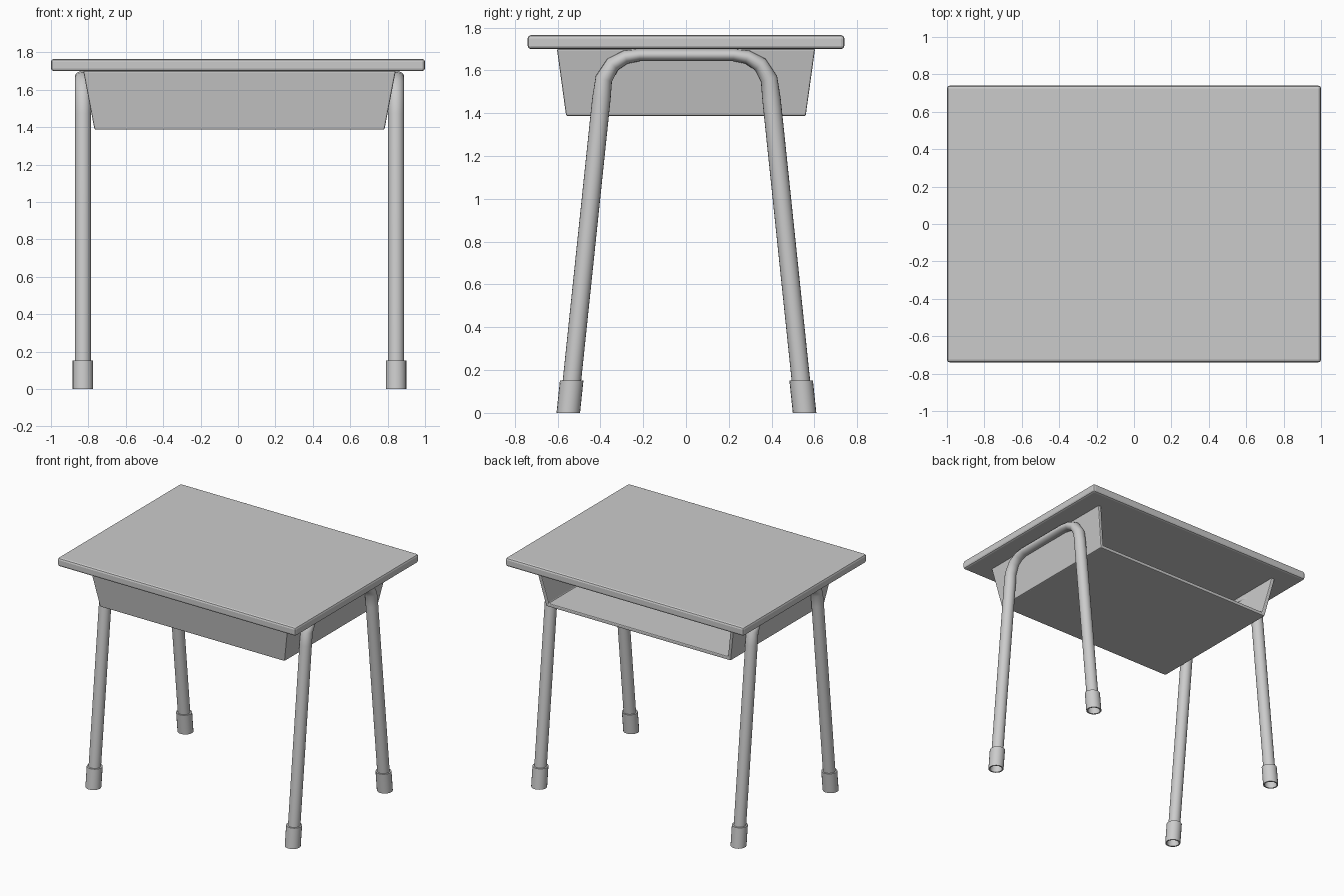
import bpy, bmesh, math
from mathutils import Vector

if "Cube" in bpy.data.objects:
    bpy.data.objects.remove(bpy.data.objects["Cube"])

CX = 0.008          # the tray and legs sit slightly right of centre
SIDES = 20


def make_object(name, bm, smooth=True):
    bmesh.ops.recalc_face_normals(bm, faces=bm.faces)
    mesh = bpy.data.meshes.new(name)
    bm.to_mesh(mesh)
    bm.free()
    ob = bpy.data.objects.new(name, mesh)
    bpy.context.collection.objects.link(ob)
    if smooth:
        bpy.ops.object.select_all(action='DESELECT')
        ob.select_set(True)
        bpy.context.view_layer.objects.active = ob
        bpy.ops.object.shade_smooth_by_angle(angle=math.radians(40))
    return ob


def add_bevel(ob, width, segments):
    m = ob.modifiers.new("edge_bevel", 'BEVEL')
    m.width, m.segments, m.limit_method = width, segments, 'ANGLE'


def loft(bm, rings):
    loops = [[bm.verts.new(p) for p in ring] for ring in rings]
    for a, b in zip(loops, loops[1:]):
        for i in range(len(a)):
            j = (i + 1) % len(a)
            bm.faces.new((a[i], a[j], b[j], b[i]))


def ring(centre, u, v, ru, rv):
    return [centre + u * ru * math.cos(k) + v * rv * math.sin(k)
            for k in (2 * math.pi * i / SIDES for i in range(SIDES))]


X, Y = Vector((1, 0, 0)), Vector((0, 1, 0))

# Desk top
bm = bmesh.new()
bmesh.ops.create_cube(bm, size=1)
bmesh.ops.scale(bm, vec=(2.0, 1.48, 0.065), verts=bm.verts)
bmesh.ops.translate(bm, vec=(0, 0, 1.7325), verts=bm.verts)
add_bevel(make_object("desk_top", bm, False), 0.015, 2)

# Book tray: tapered shell, open at the top and the back
bm = bmesh.new()
corners = [(-1, -1), (1, -1), (1, 1), (-1, 1)]
low = [bm.verts.new((CX + sx * 0.775, sy * 0.56, 1.387)) for sx, sy in corners]
high = [bm.verts.new((CX + sx * 0.835, sy * 0.603, 1.70)) for sx, sy in corners]
bm.faces.new(low[::-1])
for i, j in ((0, 1), (1, 2), (3, 0)):
    bm.faces.new((low[i], low[j], high[j], high[i]))
tray = make_object("book_tray", bm, False)
solid = tray.modifiers.new("wall", 'SOLIDIFY')
solid.thickness, solid.offset, solid.use_even_offset = 0.028, -1, True
add_bevel(tray, 0.007, 2)

# Leg frame path: y, z and in-plane radius, flattened toward the top bar
half = [(-0.537, 0.13, 0.043), (-0.397, 1.47, 0.043), (-0.386, 1.56, 0.040),
        (-0.345, 1.628, 0.036), (-0.285, 1.662, 0.032), (-0.22, 1.672, 0.029)]
path = half + [(-y, z, r) for y, z, r in reversed(half)]

for side, sx in (("left", -1), ("right", 1)):
    x = CX + sx * 0.837
    pts = [Vector((x, y + 0.002, z)) for y, z, r in path]
    bm = bmesh.new()
    rings = []
    for i, p in enumerate(pts):
        before = (p - pts[i - 1]).normalized() if i else Vector()
        after = (pts[i + 1] - p).normalized() if i + 1 < len(pts) else Vector()
        t = (before + after).normalized()
        rings.append(ring(p, X, X.cross(t), 0.043, path[i][2]))
    loft(bm, rings)
    make_object(side + "_leg_frame", bm)

    # Foot caps: leaning sleeves, hollow underneath
    for end, sy in (("front", -1), ("back", 1)):
        base = Vector((x, sy * 0.552 + 0.002, 0))
        top = Vector((x, sy * 0.536 + 0.002, 0.152))
        bm = bmesh.new()
        loft(bm, [ring(top, X, Y, 0.042, 0.042), ring(top, X, Y, 0.055, 0.055),
                  ring(base, X, Y, 0.055, 0.055), ring(base, X, Y, 0.045, 0.045),
                  ring(top, X, Y, 0.042, 0.042)])
        bmesh.ops.remove_doubles(bm, verts=bm.verts, dist=1e-5)
        make_object(f"{end}_{side}_foot_cap", bm)
